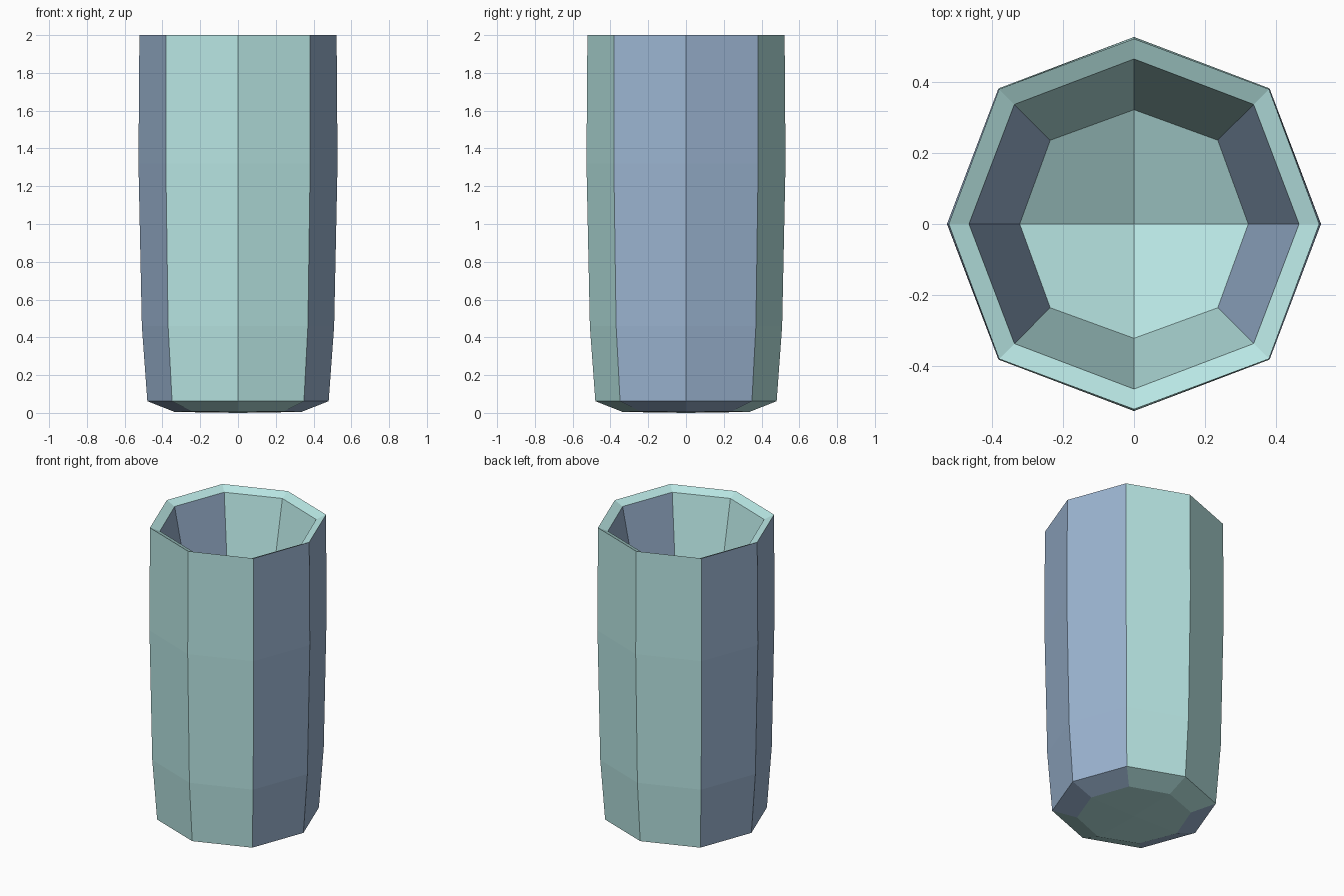
import bpy, bmesh, math

if "Cube" in bpy.data.objects:
    bpy.data.objects.remove(bpy.data.objects["Cube"])

# Two flat colours
def material(name, rgb):
    m = bpy.data.materials.new(name)
    m.diffuse_color = (*rgb, 1)
    m.use_nodes = True
    m.node_tree.nodes["Principled BSDF"].inputs["Base Color"].default_value = m.diffuse_color
    return m

pale_teal = material("pale teal", (0.48, 0.79, 0.77))
soft_blue = material("soft blue", (0.33, 0.46, 0.64))

# Rings from the underside, up the outside, over the rim and down the inside:
# (radius on the axes, x = y offset on the diagonals, axis height, diagonal height)
RINGS = [
    (0.335, 0.243, 0.005, 0.008),   # underside edge
    (0.480, 0.349, 0.062, 0.062),   # top of the bottom bevel
    (0.509, 0.370, 0.46, 0.46),
    (0.527, 0.382, 1.32, 1.32),     # widest point
    (0.522, 0.380, 2.00, 2.00),     # outer rim
    (0.465, 0.337, 1.973, 1.973),   # inner rim
    (0.322, 0.236, 1.265, 1.35),    # cavity floor edge
]
RIM_BAND = 4

bm = bmesh.new()

def ring(r_axis, d_diag, z_axis, z_diag):
    verts = []
    for i in range(8):
        a = i * math.pi / 4
        r, z = (d_diag * math.sqrt(2), z_diag) if i % 2 else (r_axis, z_axis)
        verts.append(bm.verts.new((r * math.cos(a), r * math.sin(a), z)))
    return verts

loops = [ring(*r) for r in RINGS]

# Side bands: the faces towards +x and -x are blue, the rim stays teal
for k, (low, high) in enumerate(zip(loops, loops[1:])):
    for i in range(8):
        j = (i + 1) % 8
        f = bm.faces.new((low[i], low[j], high[j], high[i]))
        faces_x = abs(math.cos((i + 0.5) * math.pi / 4)) > 0.7
        f.material_index = 1 if faces_x and k != RIM_BAND else 0

# Four-quad caps for the underside and the dished cavity floor
def cap(loop, z, down):
    centre = bm.verts.new((0, 0, z))
    for i in range(0, 8, 2):
        quad = [centre, loop[i], loop[i + 1], loop[(i + 2) % 8]]
        bm.faces.new(quad[::-1] if down else quad)

cap(loops[0], 0.0, True)
cap(loops[-1], 1.16, False)

bmesh.ops.recalc_face_normals(bm, faces=bm.faces)
mesh = bpy.data.meshes.new("faceted_cup")
bm.to_mesh(mesh)
bm.free()
mesh.materials.append(pale_teal)
mesh.materials.append(soft_blue)
cup = bpy.data.objects.new("faceted_cup", mesh)
bpy.context.collection.objects.link(cup)
